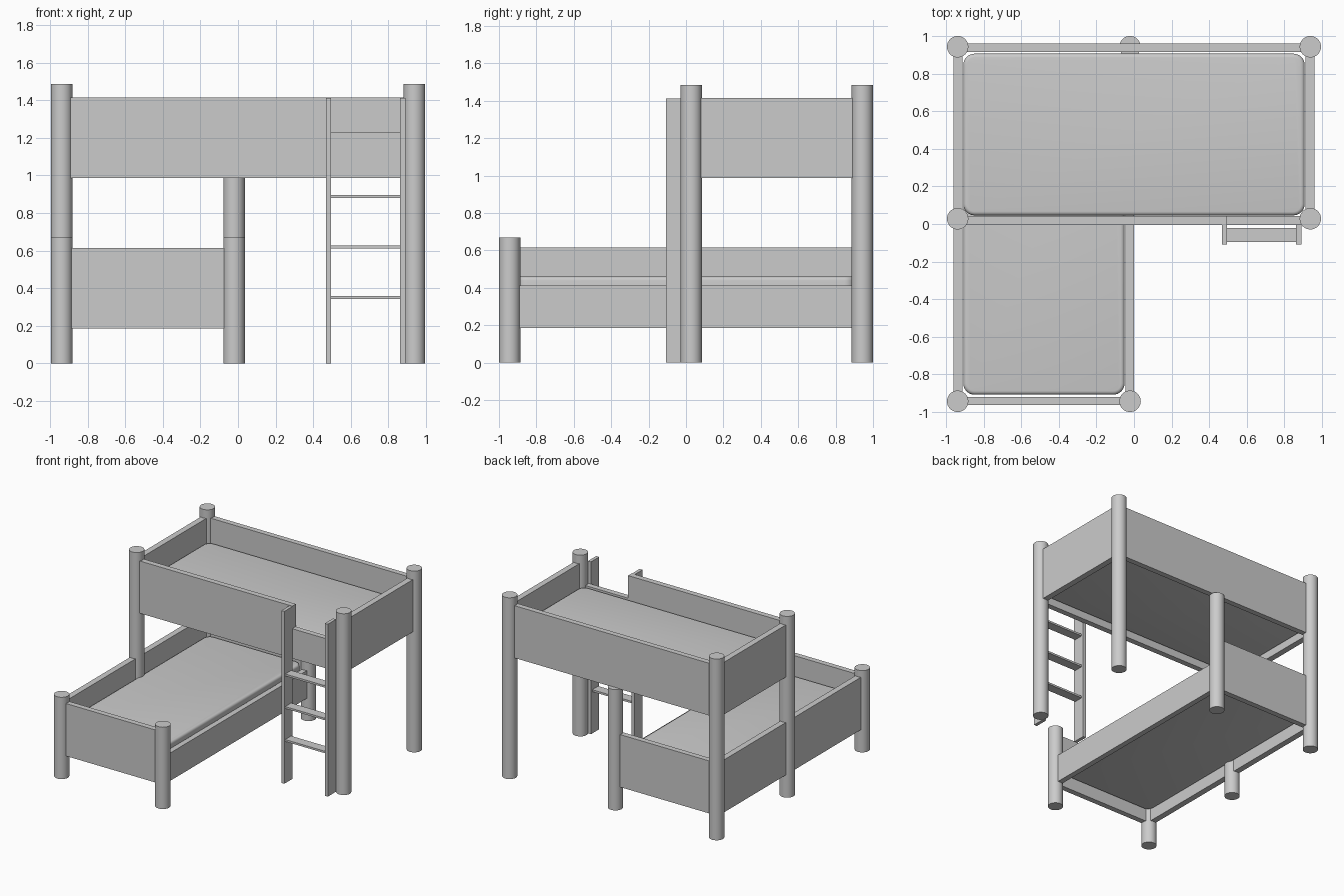
import bpy, bmesh, math

if "Cube" in bpy.data.objects:
    bpy.data.objects.remove(bpy.data.objects["Cube"])


def box(name, x0, x1, y0, y1, z0, z1):
    bm = bmesh.new()
    bmesh.ops.create_cube(bm, size=1)
    for v in bm.verts:
        v.co = ((x0 + x1) / 2 + v.co.x * (x1 - x0),
                (y0 + y1) / 2 + v.co.y * (y1 - y0),
                (z0 + z1) / 2 + v.co.z * (z1 - z0))
    me = bpy.data.meshes.new(name)
    bm.to_mesh(me)
    bm.free()
    ob = bpy.data.objects.new(name, me)
    bpy.context.collection.objects.link(ob)
    return ob


def post(name, x, y, h):
    bpy.ops.mesh.primitive_cylinder_add(vertices=32, radius=0.057, depth=h,
                                        location=(x, y, h / 2))
    bpy.context.object.name = name
    bpy.ops.object.shade_smooth_by_angle(angle=math.radians(40))


def mattress(name, x0, x1, y0, y1, z0, z1):
    # rounded vertical corners first, then a soft edge all round
    ob = box(name, x0, x1, y0, y1, z0, z1)
    bm = bmesh.new()
    bm.from_mesh(ob.data)
    upright = [e for e in bm.edges
               if abs(e.verts[0].co.z - e.verts[1].co.z) > 0.01]
    bmesh.ops.bevel(bm, geom=upright, offset=0.06, segments=8, profile=0.5,
                    affect='EDGES')
    bm.to_mesh(ob.data)
    bm.free()
    bev = ob.modifiers.new("soft_edge", 'BEVEL')
    bev.width = 0.02
    bev.segments = 4
    bev.limit_method = 'ANGLE'
    bev.angle_limit = math.radians(50)
    for p in ob.data.polygons:
        p.use_smooth = True


P, BACK, MID = 0.938, 0.943, 0.028    # post lines
FRONT = -0.943
XM = -0.021                           # inner side of lower bed

# Posts
for side, x in (("left", -P), ("right", P)):
    post(f"tall_back_post_{side}", x, BACK, 1.485)
    post(f"tall_front_post_{side}", x, MID, 1.485)
for side, x in (("left", -P), ("right", XM)):
    post(f"low_front_post_{side}", x, FRONT, 0.67)
post("middle_back_post", XM, BACK, 0.99)

# Upper bed boards; the front one steps down at the ladder
Z0, Z1 = 0.987, 1.415
box("upper_back_board", -P, P, 0.914, 0.959, Z0, Z1)
for side, s in (("left", -1), ("right", 1)):
    xs = sorted((s * 0.912, s * 0.961))
    box(f"upper_end_board_{side}", *xs, MID, BACK, Z0, Z1)
front = box("upper_front_board", -P, P, 0.0, 0.047, Z0, Z1)
bm = bmesh.new()
bm.from_mesh(front.data)
bmesh.ops.delete(bm, geom=bm.verts[:], context='VERTS')
outline = [(-P, Z0), (P, Z0), (P, 1.23), (0.495, 1.23), (0.495, Z1), (-P, Z1)]
face = bm.faces.new([bm.verts.new((x, -0.004, z)) for x, z in outline])
ext = bmesh.ops.extrude_face_region(bm, geom=[face])
for g in ext["geom"]:
    if isinstance(g, bmesh.types.BMVert):
        g.co.y = 0.042
bmesh.ops.recalc_face_normals(bm, faces=bm.faces[:])
bm.to_mesh(front.data)
bm.free()

# Lower bed boards, low on the open side
L0, L1 = 0.185, 0.615
box("lower_left_board", -0.961, -0.912, FRONT, BACK, L0, L1)
box("lower_front_board", -P, XM, -0.964, -0.919, L0, L1)
box("lower_back_board", -P, XM, 0.914, 0.959, L0, L1)
box("lower_right_board", -0.044, 0.0, FRONT, BACK, L0, 0.413)

# Mattresses
mattress("upper_mattress", -0.908, 0.908, 0.046, 0.906, 1.035, 1.224)
mattress("lower_mattress", -0.908, -0.05, -0.908, 0.906, 0.27, 0.46)

# Ladder
box("ladder_side_left", 0.469, 0.496, -0.108, -0.002, 0.0, 1.412)
box("ladder_side_right", 0.863, 0.89, -0.108, -0.002, 0.0, 1.412)
for i, z in enumerate((0.35, 0.62, 0.887)):
    box(f"ladder_rung_{i + 1}", 0.49, 0.87, -0.097, -0.02, z - 0.008, z + 0.008)
